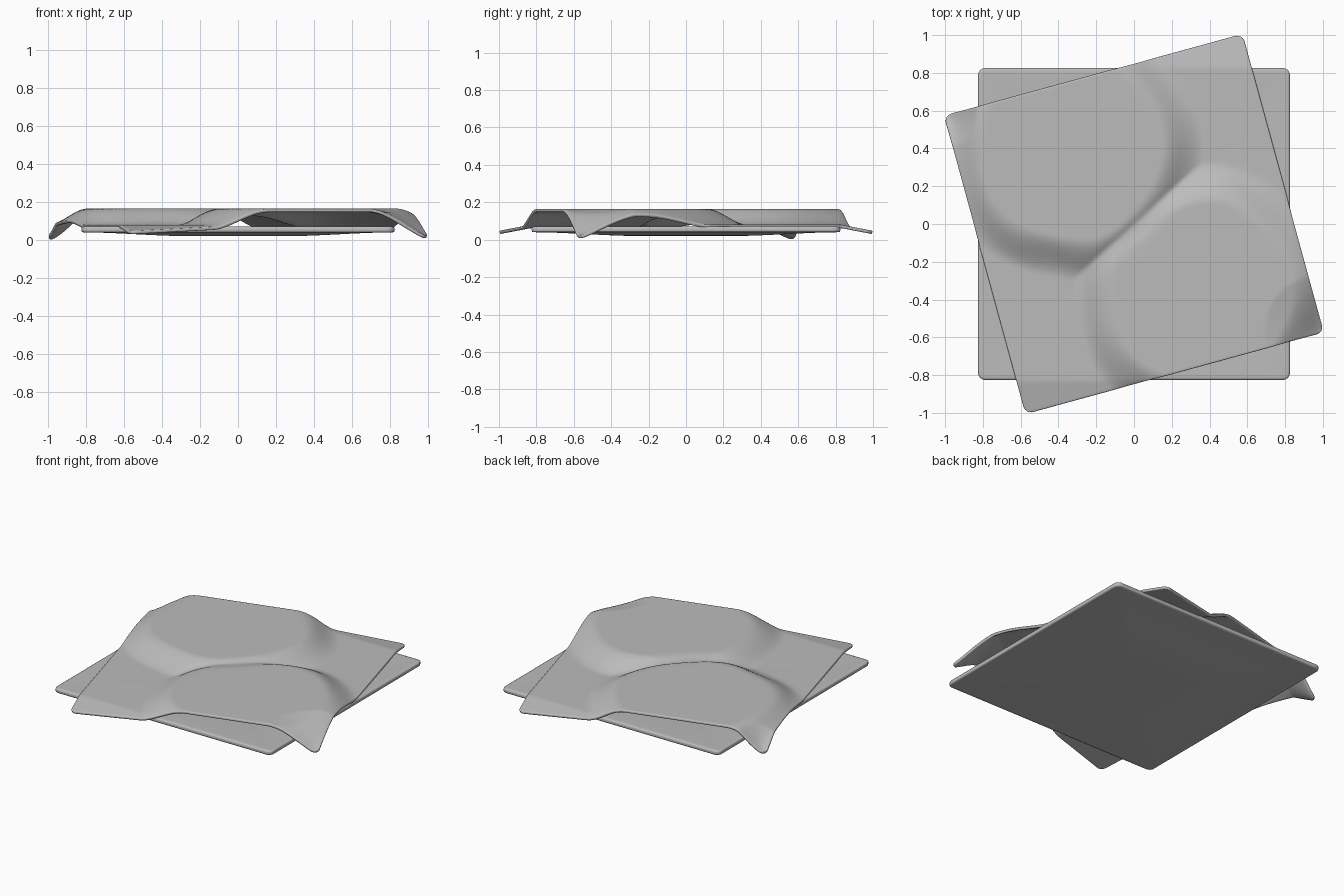
import bpy, bmesh, math
from math import hypot, sin, cos, exp, sqrt

cube = bpy.data.objects.get("Cube")
if cube:
    bpy.data.objects.remove(cube, do_unlink=True)

gray = bpy.data.materials.new("linen_gray")
gray.use_nodes = True
gray.diffuse_color = (0.5, 0.5, 0.5, 1)
bsdf = next(n for n in gray.node_tree.nodes if n.type == 'BSDF_PRINCIPLED')
bsdf.inputs["Base Color"].default_value = (0.5, 0.5, 0.5, 1)


def smooth(t):
    t = max(0.0, min(1.0, t))
    return t * t * (3 - 2 * t)


def round_corner(u, v, r):
    """Bend the corners of a unit square grid into quarter circles."""
    a, b = (abs(u) - 1 + r) / r, (abs(v) - 1 + r) / r
    if a > 0 and b > 0:
        a, b = a * sqrt(1 - b * b / 2), b * sqrt(1 - a * a / 2)
        u = math.copysign(1 - r + r * a, u)
        v = math.copysign(1 - r + r * b, v)
    return u, v


def make_sheet(name, cells, half, angle, corner, thickness, height):
    """Square sheet whose top follows height(x, y), with rolled edges."""
    bm = bmesh.new()
    bmesh.ops.create_grid(bm, x_segments=cells, y_segments=cells, size=1)
    for vert in bm.verts:
        u, v = round_corner(vert.co.x, vert.co.y, corner)
        x = half * (u * cos(angle) - v * sin(angle))
        y = half * (u * sin(angle) + v * cos(angle))
        vert.co = (x, y, height(x, y))
    mesh = bpy.data.meshes.new(name)
    bm.to_mesh(mesh)
    bm.free()
    obj = bpy.data.objects.new(name, mesh)
    bpy.context.collection.objects.link(obj)
    mesh.materials.append(gray)
    solid = obj.modifiers.new("Thickness", 'SOLIDIFY')
    solid.thickness = thickness
    solid.offset = -1
    bevel = obj.modifiers.new("Rolled edge", 'BEVEL')
    bevel.width = thickness * 0.3
    bevel.segments = 2
    bevel.limit_method = 'ANGLE'
    bevel.angle_limit = math.radians(50)
    mesh.shade_smooth()
    return obj


# Gently sagging square base
def base_height(x, y):
    edge = max(abs(x), abs(y)) / 0.825
    return 0.05 + 0.02 * smooth((edge - 0.3) / 0.7)


# Cloth draped over two round raised areas
def mound(x, y, cx, cy):
    d = hypot(x - cx, y - cy)
    wobble = 0.012 * sin(5 * math.atan2(y - cy, x - cx) + 1)
    return smooth((0.69 + wobble - d) / 0.22)


def cloth_height(x, y):
    a = mound(x, y, -0.33, 0.39)
    b = mound(x, y, 0.36, -0.37)
    union = max(a, b) + 0.1 * min(a, b) * (1 - max(a, b))
    z = 0.08 + 0.085 * union
    # crease between the mounds
    across = (x * 0.67 - y * 0.74) - 0.03
    along = x * 0.74 + y * 0.67
    z -= 0.014 * exp(-(across / 0.045) ** 2) * exp(-(along / 0.3) ** 2)
    # fold lines on the slopes
    slope = union * (1 - union)
    z += 0.012 * slope * sin(14 * along + 9 * across)
    # overhanging ends and drooping corners
    z -= 0.19 * max(0, abs(y) - 0.83)
    z -= 0.065 * max(0, 1 - hypot(x + 0.99, y - 0.57) / 0.16)
    z -= 0.06 * max(0, 1 - hypot(x - 0.99, y + 0.57) / 0.3)
    return z


make_sheet("base_sheet", 60, 0.825, 0, 0.04, 0.03, base_height)
make_sheet("draped_cloth", 110, 0.82, math.radians(15.3), 0.05, 0.018, cloth_height)
